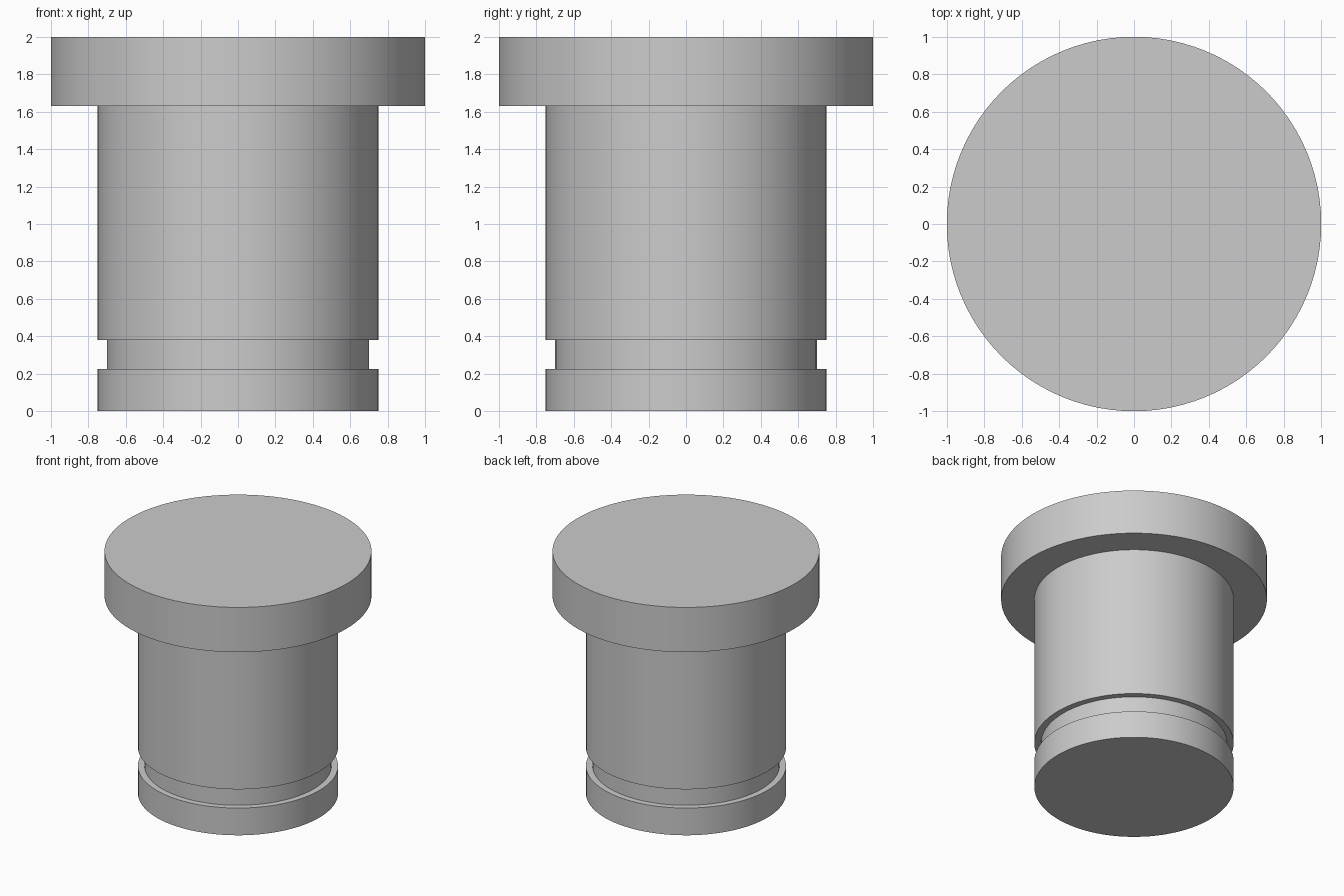
import bpy
import bmesh
import math

cube = bpy.data.objects.get("Cube")
if cube:
    bpy.data.objects.remove(cube, do_unlink=True)

SEGMENTS = 96

# Single plain metal colour
grey = bpy.data.materials.new("plain grey metal")
grey.use_nodes = True
colour = (0.6, 0.6, 0.6, 1)
grey.diffuse_color = colour
grey.node_tree.nodes["Principled BSDF"].inputs["Base Color"].default_value = colour

# Half outline of the pin as (radius, height), from bottom to top
profile = [
    (0.75, 0), (0.75, 0.225),        # foot
    (0.70, 0.225), (0.70, 0.38),     # retaining groove
    (0.75, 0.38), (0.75, 1.63),      # shank
    (1.0, 1.63), (1.0, 2.0),         # flat head
]


def lathe(name, outline, material):
    """Turn an outline around z and close both ends with flat caps."""
    bm = bmesh.new()
    rings = []
    for radius, z in outline:
        angles = [math.tau * i / SEGMENTS for i in range(SEGMENTS)]
        rings.append([bm.verts.new((radius * math.cos(a), radius * math.sin(a), z))
                      for a in angles])
    for low, high in zip(rings, rings[1:]):
        for i in range(SEGMENTS):
            j = (i + 1) % SEGMENTS
            bm.faces.new((low[i], low[j], high[j], high[i]))
    bm.faces.new(rings[0][::-1])
    bm.faces.new(rings[-1])
    bmesh.ops.recalc_face_normals(bm, faces=bm.faces)
    mesh = bpy.data.meshes.new(name)
    bm.to_mesh(mesh)
    bm.free()
    mesh.materials.append(material)
    obj = bpy.data.objects.new(name, mesh)
    bpy.context.collection.objects.link(obj)
    return obj


# Headed pin with a groove near its foot
pin = lathe("headed_pin", profile, grey)
bpy.ops.object.select_all(action="DESELECT")
pin.select_set(True)
bpy.context.view_layer.objects.active = pin
bpy.ops.object.shade_smooth_by_angle(angle=math.radians(30))
